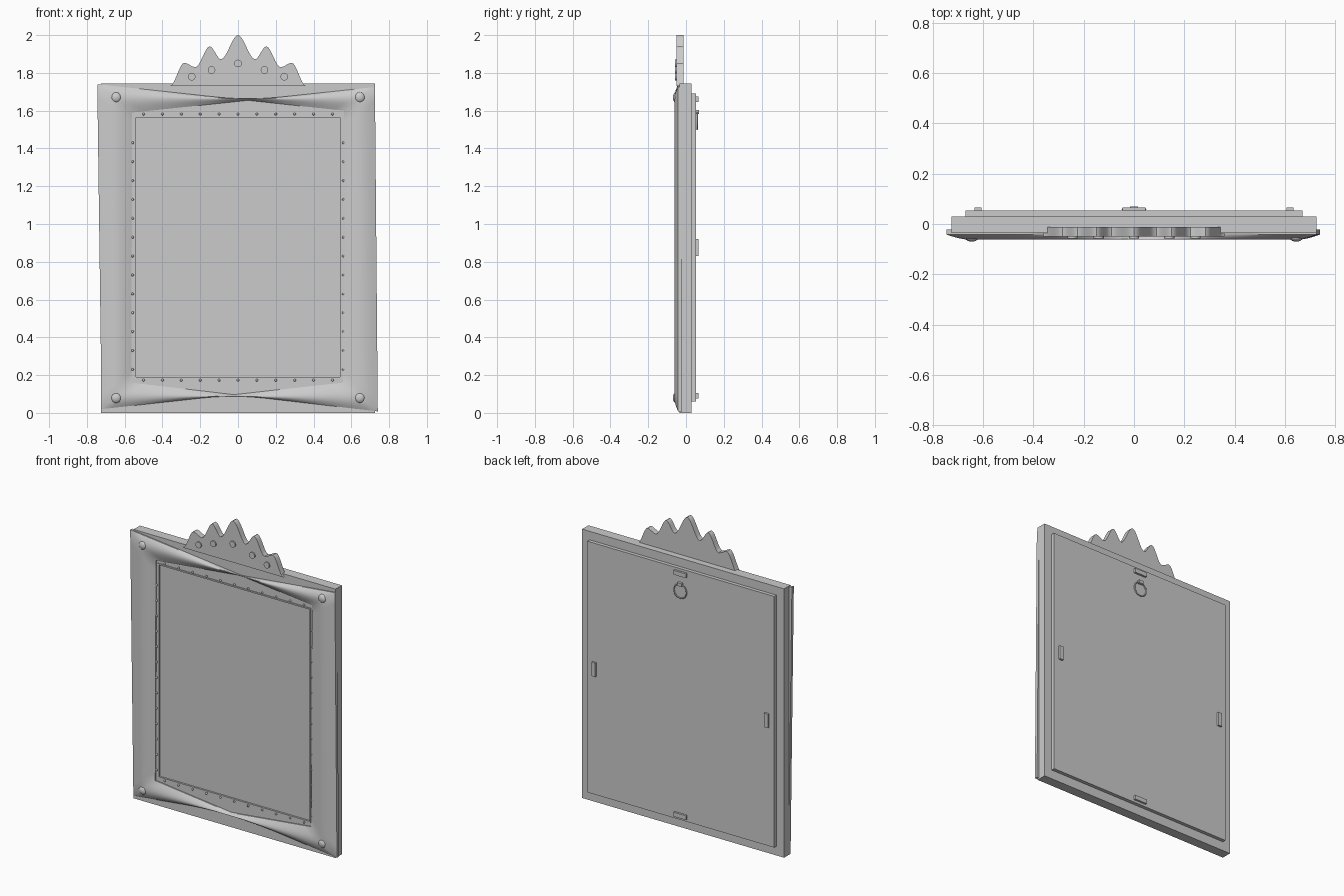
import bpy, bmesh, math
from mathutils import Matrix, Vector

if "Cube" in bpy.data.objects:
    bpy.data.objects.remove(bpy.data.objects["Cube"])

grey = bpy.data.materials.new("plain grey")
grey.diffuse_color = (0.6, 0.6, 0.6, 1)
grey.use_nodes = True
grey.node_tree.nodes["Principled BSDF"].inputs["Base Color"].default_value = grey.diffuse_color


def finish(name, bm, smooth=None, fix=True):
    if fix:
        bmesh.ops.recalc_face_normals(bm, faces=bm.faces[:])
    me = bpy.data.meshes.new(name)
    bm.to_mesh(me)
    bm.free()
    me.materials.append(grey)
    ob = bpy.data.objects.new(name, me)
    bpy.context.collection.objects.link(ob)
    if smooth:
        bpy.ops.object.select_all(action='DESELECT')
        ob.select_set(True)
        bpy.context.view_layer.objects.active = ob
        bpy.ops.object.shade_smooth_by_angle(angle=math.radians(smooth))
    return ob


def box(name, x0, x1, y0, y1, z0, z1):
    bm = bmesh.new()
    m = Matrix.Translation(((x0 + x1) / 2, (y0 + y1) / 2, (z0 + z1) / 2))
    bmesh.ops.create_cube(bm, size=1, matrix=m @ Matrix.Diagonal((x1 - x0, y1 - y0, z1 - z0, 1)))
    return finish(name, bm)


def ball(bm, pos, size, seg=16):
    m = Matrix.Translation(pos) @ Matrix.Diagonal((*size, 1))
    bmesh.ops.create_uvsphere(bm, u_segments=seg, v_segments=seg // 2, radius=1, matrix=m)


def loft(corners, profile, steps):
    """Closed loft through four corners; profile is (t from first to second point, y)."""
    bm = bmesh.new()
    rings = []
    for i, (a, b) in enumerate(corners):
        c, d = corners[(i + 1) % 4]
        for s in range(steps):
            f = s / steps
            p, q = Vector(a).lerp(Vector(c), f), Vector(b).lerp(Vector(d), f)
            ring = []
            for t, y in profile:
                v = p.lerp(q, t)
                ring.append(bm.verts.new((v.x, y, v.y)))
            rings.append(ring)
    n = len(profile)
    for i, r in enumerate(rings):
        nxt = rings[(i + 1) % len(rings)]
        for j in range(n):
            k = (j + 1) % n
            bm.faces.new((r[j], r[k], nxt[k], nxt[j]))
    return bm


def rect_ring(name, outer, inner, y0, y1):
    """Flat rectangular ring; rects are (half width, bottom, top)."""
    def pts(w, lo, hi):
        return [(-w, hi), (w, hi), (w, lo), (-w, lo)]
    corners = list(zip(pts(*outer), pts(*inner)))
    return finish(name, loft(corners, [(0, y0), (1, y0), (1, y1), (0, y1)], 1))


# Frame body, inner lip, picture panel and back board
rect_ring("frame_body", (0.725, 0, 1.745), (0.54, 0.19, 1.565), -0.035, 0.03)
rect_ring("inner_lip", (0.549, 0.181, 1.574), (0.54, 0.19, 1.565), -0.04, -0.03)
box("picture_panel", -0.541, 0.541, -0.028, -0.01, 0.189, 1.566)
box("back_board", -0.67, 0.67, 0.025, 0.053, 0.06, 1.69)

# Twisted moulding: rounded strip that crosses itself on the top and bottom rails
N = 12
profile = [(i / N, -0.042 - 0.02 * math.sin(math.pi * i / N)) for i in range(N + 1)]
profile += [(1, -0.022), (0, -0.022)]
corners = [((-0.745, 1.74), (-0.56, 1.59)), ((0.56, 1.60), (0.725, 1.725)),
           ((0.555, 0.16), (0.74, 0.008)), ((-0.722, 0.02), (-0.565, 0.16))]
bm = loft(corners, profile, 24)
for f in bm.faces:                       # keep every face pointing outwards
    f.normal_update()
front = [f for f in bm.faces if f.calc_center_median().y < -0.04]
flip_left = sum(f.normal.y for f in front if f.calc_center_median().x < -0.5) > 0
flip_right = sum(f.normal.y for f in front if f.calc_center_median().x > 0.5) > 0
bmesh.ops.reverse_faces(bm, faces=[
    f for f in bm.faces
    if (flip_right if f.calc_center_median().x > 0 else flip_left)])
finish("twisted_moulding", bm, 40, fix=False)

# Corner studs
bm = bmesh.new()
for x in (-0.645, 0.645):
    for z in (0.08, 1.67):
        ball(bm, (x, -0.052, z), (0.028, 0.018, 0.028), 20)
finish("corner_studs", bm, 40)

# Bead trim around the picture
bm = bmesh.new()
for i in range(13):
    for x in (-0.558, 0.558):
        ball(bm, (x, -0.038, 0.23 + 0.1 * i), (0.007, 0.007, 0.007), 8)
for i in range(11):
    for z in (0.173, 1.582):
        ball(bm, (-0.5 + 0.1 * i, -0.038, z), (0.007, 0.007, 0.007), 8)
finish("bead_trim", bm, 60)

# Wavy crest: half outline through peaks and valleys, mirrored
key = [(0, 2.0), (0.09, 1.872), (0.15, 1.94), (0.225, 1.83), (0.285, 1.853), (0.36, 1.73)]
half = []
for (x0, z0), (x1, z1) in zip(key, key[1:]):
    for s in range(8):
        f = s / 8
        half.append((x0 + (x1 - x0) * f, z0 + (z1 - z0) * f * f * (3 - 2 * f)))
half.append(key[-1])
outline = [(-x, z) for x, z in reversed(half[1:])] + half
bm = bmesh.new()
face = bm.faces.new([bm.verts.new((x, -0.05, z)) for x, z in outline])
ext = bmesh.ops.extrude_face_region(bm, geom=[face])
bmesh.ops.translate(bm, vec=(0, 0.038, 0),
                    verts=[v for v in ext["geom"] if isinstance(v, bmesh.types.BMVert)])
finish("crest", bm, 30)

# Round buttons on the crest
bm = bmesh.new()
for x, z in ((-0.245, 1.78), (-0.14, 1.815), (0, 1.85), (0.14, 1.815), (0.245, 1.78)):
    m = Matrix.Translation((x, -0.052, z)) @ Matrix.Rotation(math.pi / 2, 4, 'X')
    bmesh.ops.create_cone(bm, cap_ends=True, segments=24, radius1=0.02, radius2=0.02,
                          depth=0.012, matrix=m)
finish("crest_buttons", bm, 40)

# Back clips
for side, x in (("left", -0.62), ("right", 0.62)):
    box("side_clip_" + side, x - 0.014, x + 0.014, 0.05, 0.066, 0.83, 0.92)
for end, z in (("bottom", 0.09), ("top", 1.66)):
    box("clip_" + end, -0.045, 0.045, 0.05, 0.066, z - 0.014, z + 0.014)

# Hanging ring with its mount
box("ring_mount", -0.016, 0.016, 0.05, 0.07, 1.583, 1.603)
bpy.ops.mesh.primitive_torus_add(major_radius=0.045, minor_radius=0.004, major_segments=32,
                                 minor_segments=8, location=(0, 0.059, 1.547),
                                 rotation=(math.pi / 2, 0, 0))
ring = bpy.context.object
ring.name = "hanging_ring"
ring.data.materials.append(grey)
bpy.ops.object.shade_smooth_by_angle(angle=math.radians(60))
